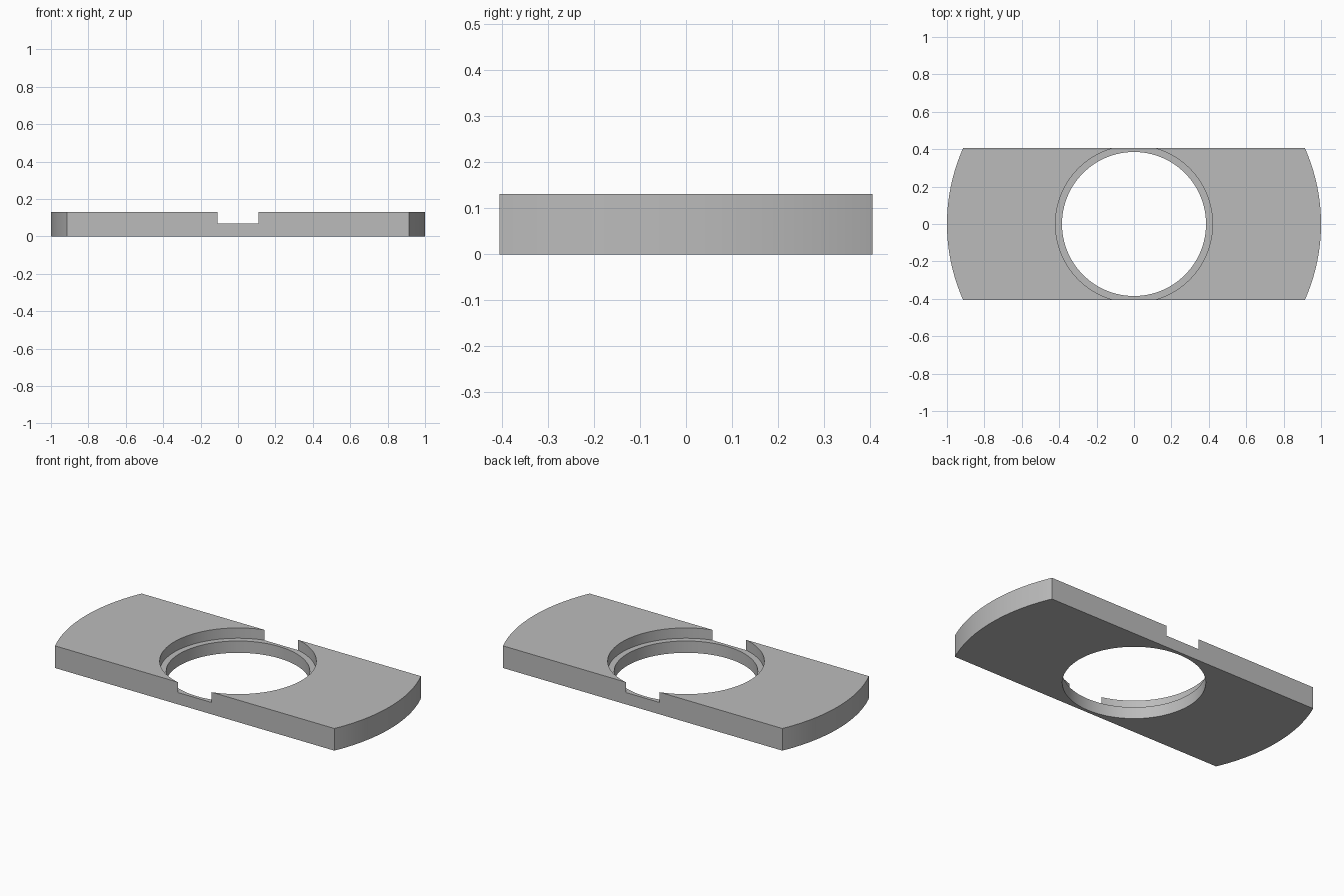
import bpy
import math

cube = bpy.data.objects.get("Cube")
if cube:
    bpy.data.objects.remove(cube, do_unlink=True)

HEIGHT, HALF_WIDTH = 0.131, 0.405
LEDGE_Z, HOLE_R, RECESS_R = 0.07, 0.385, 0.42

grey = bpy.data.materials.new("plain grey")
grey.use_nodes = True
grey.diffuse_color = (0.5, 0.5, 0.5, 1)
grey.node_tree.nodes["Principled BSDF"].inputs["Base Color"].default_value = (0.5, 0.5, 0.5, 1)


def disc(name, radius, bottom, top):
    bpy.ops.mesh.primitive_cylinder_add(vertices=128, radius=radius, depth=top - bottom,
                                        location=(0, 0, (top + bottom) / 2))
    obj = bpy.context.object
    obj.name = name
    obj.data.materials.append(grey)
    return obj


def cut(target, tool, operation):
    mod = target.modifiers.new(tool.name, "BOOLEAN")
    mod.operation, mod.solver, mod.object = operation, "EXACT", tool
    bpy.context.view_layer.objects.active = target
    bpy.ops.object.modifier_apply(modifier=mod.name)
    bpy.data.objects.remove(tool, do_unlink=True)


# Round plate trimmed to a strip with two straight sides
plate = disc("plate", 1, 0, HEIGHT)
bpy.ops.mesh.primitive_cube_add(size=2)
strip = bpy.context.object
strip.name = "strip_trim"
strip.scale = (1.5, HALF_WIDTH, 1)
strip.data.materials.append(grey)
bpy.context.view_layer.update()
cut(plate, strip, "INTERSECT")

# Through hole, and a wider recess that breaks out through both long sides
cut(plate, disc("hole_cutter", HOLE_R, -0.1, HEIGHT + 0.1), "DIFFERENCE")
cut(plate, disc("recess_cutter", RECESS_R, LEDGE_Z, HEIGHT + 0.1), "DIFFERENCE")

# Smooth curved walls, crisp edges
bpy.ops.object.select_all(action="DESELECT")
plate.select_set(True)
bpy.context.view_layer.objects.active = plate
bpy.ops.object.shade_smooth_by_angle(angle=math.radians(20))
